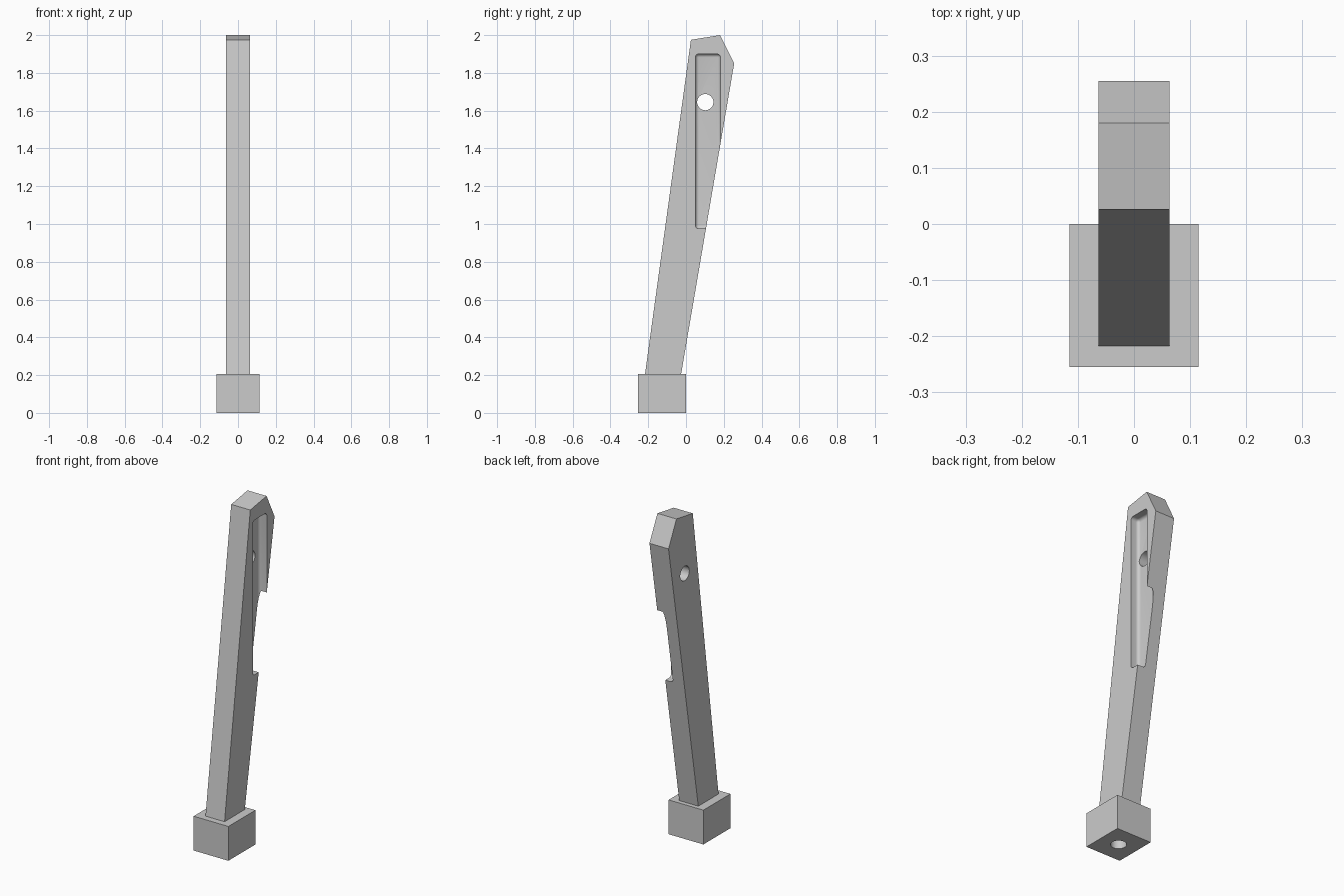
import bpy
import bmesh
import math
from mathutils import Matrix, Vector

if "Cube" in bpy.data.objects:
    bpy.data.objects.remove(bpy.data.objects["Cube"], do_unlink=True)

# Single light grey material
grey = bpy.data.materials.new("light_grey")
grey.use_nodes = True
colour = (0.6, 0.6, 0.6, 1)
grey.diffuse_color = colour
grey.node_tree.nodes["Principled BSDF"].inputs["Base Color"].default_value = colour


def make_object(name, bm):
    bmesh.ops.recalc_face_normals(bm, faces=bm.faces)
    mesh = bpy.data.meshes.new(name)
    bm.to_mesh(mesh)
    bm.free()
    mesh.materials.append(grey)
    obj = bpy.data.objects.new(name, mesh)
    bpy.context.collection.objects.link(obj)
    return obj


def box(name, low, high, bevel=0):
    low, high = Vector(low), Vector(high)
    bm = bmesh.new()
    place = Matrix.Translation((low + high) / 2) @ Matrix.Diagonal((*(high - low), 1))
    bmesh.ops.create_cube(bm, size=1, matrix=place)
    if bevel:
        bmesh.ops.bevel(bm, geom=bm.edges[:], offset=bevel, segments=5,
                        profile=0.5, affect="EDGES")
    return make_object(name, bm)


def cylinder(name, centre, radius, depth, turn=0):
    bm = bmesh.new()
    place = Matrix.Translation(centre) @ Matrix.Rotation(turn, 4, "Y")
    bmesh.ops.create_cone(bm, cap_ends=True, segments=40, radius1=radius,
                          radius2=radius, depth=depth, matrix=place)
    return make_object(name, bm)


def cut(obj, cutter):
    mod = obj.modifiers.new("cut", "BOOLEAN")
    mod.operation = "DIFFERENCE"
    mod.solver = "EXACT"
    mod.object = cutter
    bpy.ops.object.select_all(action="DESELECT")
    bpy.context.view_layer.objects.active = obj
    obj.select_set(True)
    bpy.ops.object.modifier_apply(modifier=mod.name)
    bpy.data.objects.remove(cutter, do_unlink=True)


# Leaning bar, a side profile extruded across x
half_width = 0.063
base_top = 0.205
profile = [(-0.217, base_top), (-0.026, base_top), (0.255, 1.85), (0.18, 2), (0.026, 1.975)]
bm = bmesh.new()
side = bm.faces.new([bm.verts.new((-half_width, y, z)) for y, z in profile])
extruded = bmesh.ops.extrude_face_region(bm, geom=[side])["geom"]
bmesh.ops.translate(bm, vec=(2 * half_width, 0, 0),
                    verts=[v for v in extruded if isinstance(v, bmesh.types.BMVert)])
bar = make_object("leaning_bar", bm)

# Rounded pocket on one side, running out through the back, and a cross hole
cut(bar, box("pocket_cutter", (0.011, 0.05, 0.975), (0.2, 0.182, 1.9), bevel=0.018))
cut(bar, cylinder("cross_hole_cutter", (0, 0.102, 1.645), 0.043, 0.5, math.pi / 2))

# Base block with a blind hole underneath
base = box("base_block", (-0.115, -0.255, 0), (0.115, 0, base_top))
cut(base, cylinder("base_hole_cutter", (0, -0.1275, 0), 0.043, 0.32))

for obj in (bar, base):
    bpy.ops.object.select_all(action="DESELECT")
    bpy.context.view_layer.objects.active = obj
    obj.select_set(True)
    bpy.ops.object.shade_smooth_by_angle(angle=math.radians(30))
